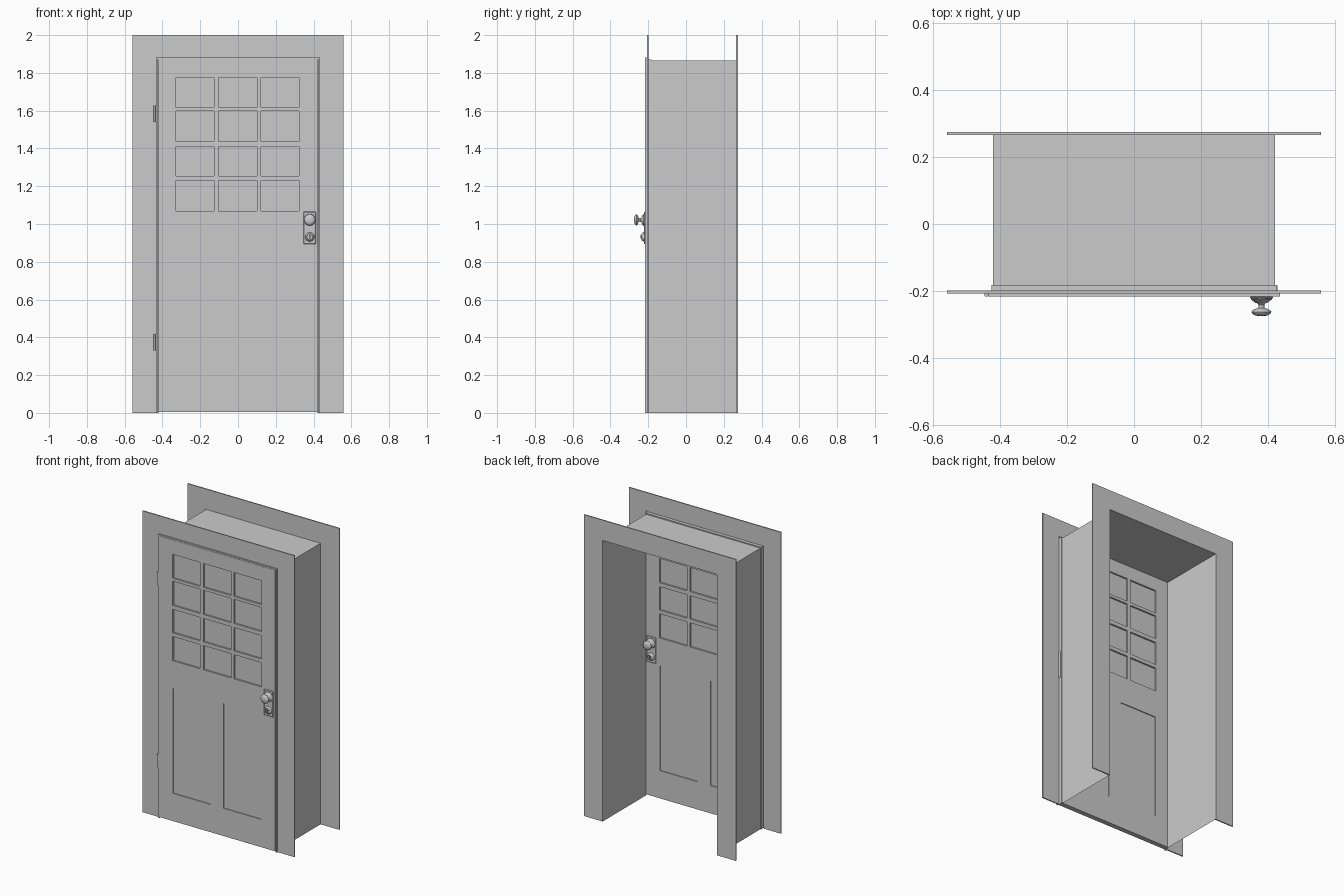
import bpy, bmesh, math
from mathutils import Matrix, Vector

if "Cube" in bpy.data.objects:
    bpy.data.objects.remove(bpy.data.objects["Cube"])


def finish(name, bm, smooth=False):
    bmesh.ops.recalc_face_normals(bm, faces=bm.faces[:])
    me = bpy.data.meshes.new(name)
    bm.to_mesh(me)
    bm.free()
    ob = bpy.data.objects.new(name, me)
    bpy.context.collection.objects.link(ob)
    if smooth:
        bpy.ops.object.select_all(action='DESELECT')
        ob.select_set(True)
        bpy.context.view_layer.objects.active = ob
        bpy.ops.object.shade_smooth_by_angle(angle=math.radians(35))
    return ob


def box(name, x, y, z, bevel=0):
    """Box from (min, max) ranges."""
    bm = bmesh.new()
    bmesh.ops.create_cube(bm, size=1)
    for v in bm.verts:
        v.co = [r[0] if c < 0 else r[1] for c, r in zip(v.co, (x, y, z))]
    if bevel:
        bmesh.ops.bevel(bm, geom=bm.edges[:], offset=bevel, segments=1, affect='EDGES')
    return finish(name, bm)


def u_strip(name, sections, thick=0):
    """Door-shaped strip through (y, half width, height) sections, mitred at the corners."""
    bm = bmesh.new()
    rows = [[bm.verts.new(p) for p in ((-w, y, 0), (-w, y, h), (w, y, h), (w, y, 0))]
            for y, w, h in sections]
    for a, b in zip(rows, rows[1:]):
        for i in range(3):
            bm.faces.new((a[i], a[i + 1], b[i + 1], b[i]))
    if thick:
        r = bmesh.ops.extrude_face_region(bm, geom=bm.faces[:])
        bmesh.ops.translate(bm, vec=(0, thick, 0),
                            verts=[g for g in r['geom'] if isinstance(g, bmesh.types.BMVert)])
    return finish(name, bm)


def lathe(name, profile, x, z, y0, sign, seg=24):
    """Turn a (radius, distance) profile around an axis along y."""
    bm = bmesh.new()
    vs = [bm.verts.new((x + r, y0 + sign * d, z)) for r, d in profile]
    es = [bm.edges.new(p) for p in zip(vs, vs[1:])]
    bmesh.ops.spin(bm, geom=vs + es, cent=(x, 0, z), axis=(0, 1, 0),
                   angle=math.tau, steps=seg)
    bmesh.ops.remove_doubles(bm, verts=bm.verts[:], dist=1e-5)
    return finish(name, bm, True)


# casings and the open-ended jamb lining
u_strip("front_casing", [(-0.207, 0.558, 2), (-0.207, 0.434, 1.88)], 0.008)
u_strip("back_casing", [(0.266, 0.558, 2), (0.266, 0.42, 1.865)], 0.008)
u_strip("front_bead", [(-0.216, 0.435, 1.881), (-0.216, 0.425, 1.872)], 0.012)
u_strip("jamb_lining", [(-0.204, 0.425, 1.872), (-0.182, 0.425, 1.872),
                        (-0.182, 0.42, 1.865), (0.27, 0.42, 1.865)])

# door slab with recessed panes and panels on both faces
PANES = [(x, z) for x in ((-0.328, -0.126), (-0.102, 0.1), (0.122, 0.324))
         for z in ((1.07, 1.23), (1.255, 1.41), (1.437, 1.597), (1.617, 1.775))]
PANELS = [((-0.325, -0.05), (0.19, 0.885)), ((0.045, 0.32), (0.19, 0.885))]
FRONT, BACK = -0.216, -0.183


def inside(c, cells):
    return any(x[0] < c.x < x[1] and z[0] < c.z < z[1] for x, z in cells)


bm = bmesh.new()
xs = sorted({-0.424, 0.424} | {v for x, z in PANES + PANELS for v in x})
zs = sorted({0.006, 1.871} | {v for x, z in PANES + PANELS for v in z})
grid = [[bm.verts.new((x, FRONT, z)) for x in xs] for z in zs]
for a, b in zip(grid, grid[1:]):
    for i in range(len(xs) - 1):
        bm.faces.new((a[i], a[i + 1], b[i + 1], b[i]))
r = bmesh.ops.extrude_face_region(bm, geom=bm.faces[:])
bmesh.ops.translate(bm, vec=(0, BACK - FRONT, 0),
                    verts=[g for g in r['geom'] if isinstance(g, bmesh.types.BMVert)])
for cells, depth in ((PANES, 0.011), (PANELS, 0.006)):
    for y, s in ((FRONT, 1), (BACK, -1)):
        fs = [f for f in bm.faces if abs(f.calc_center_median().y - y) < 1e-5
              and abs(f.normal.y if f.normal.length else 1) >= 0
              and inside(f.calc_center_median(), cells)]
        r = bmesh.ops.extrude_face_region(bm, geom=fs)
        bmesh.ops.translate(bm, vec=(0, s * depth, 0),
                            verts=[g for g in r['geom'] if isinstance(g, bmesh.types.BMVert)])
        bmesh.ops.delete(bm, geom=[f for f in fs if f.is_valid], context='FACES')
finish("door", bm)

# hinge barrels
for i, z in enumerate((0.33, 1.54)):
    bm = bmesh.new()
    bmesh.ops.create_cone(bm, cap_ends=True, segments=16, radius1=0.006, radius2=0.006,
                          depth=0.088, matrix=Matrix.Translation((-0.441, -0.211, z + 0.044)))
    finish(f"hinge_{i + 1}", bm, True)

# lock set on both sides of the door
KX = 0.38
for side, y, s in (("front", FRONT, -1), ("back", BACK, 1)):
    box(f"{side}_lock_plate", (KX - 0.034, KX + 0.034), sorted((y - s * 0.001, y + s * 0.007)),
        (0.893, 1.065), 0.003)
    lathe(f"{side}_knob", [(0, 0.005), (0.032, 0.005), (0.031, 0.009), (0.021, 0.017),
                           (0.013, 0.02), (0.009, 0.025), (0.009, 0.034), (0.017, 0.037),
                           (0.026, 0.041), (0.03, 0.046), (0.027, 0.052), (0.018, 0.057),
                           (0.008, 0.0585), (0, 0.0587)], KX, 1.022, y, s)
    lathe(f"{side}_lock_cylinder", [(0, 0.005), (0.025, 0.005), (0.024, 0.01), (0.019, 0.018),
                                    (0.017, 0.019), (0.015, 0.017), (0, 0.017)], KX, 0.932, y, s)
    box(f"{side}_key_tab", (KX - 0.003, KX + 0.003), sorted((y + s * 0.016, y + s * 0.026)),
        (0.922, 0.942))

# strike plate on the latch side
box("strike_plate", (0.422, 0.428), (-0.203, -0.184), (0.89, 1.068))
